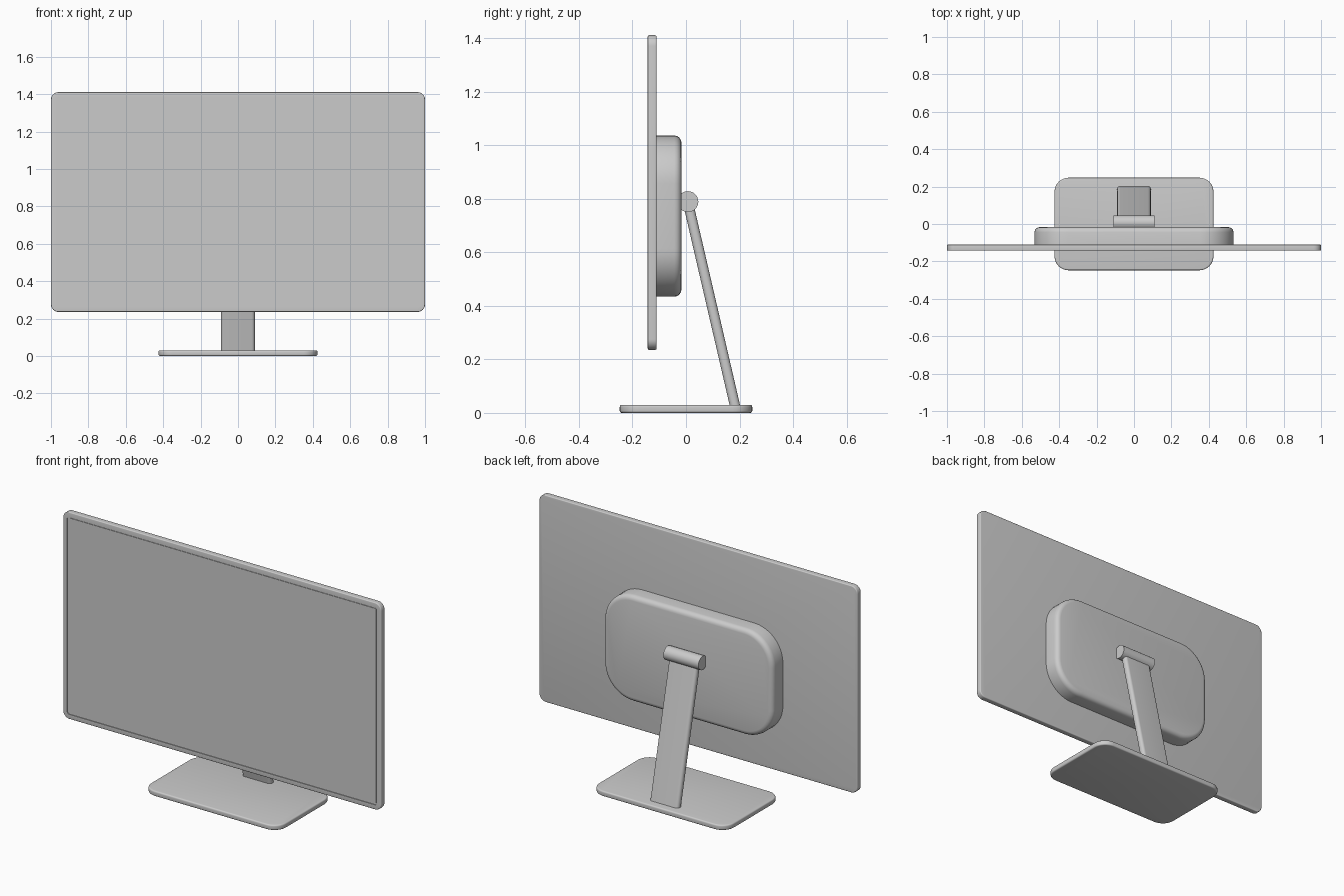
import bpy, bmesh, math
from mathutils import Matrix, Vector

if "Cube" in bpy.data.objects:
    bpy.data.objects.remove(bpy.data.objects["Cube"])

GREY = bpy.data.materials.new("light grey")
GREY.diffuse_color = (0.6, 0.6, 0.6, 1)
GREY.use_nodes = True
GREY.node_tree.nodes["Principled BSDF"].inputs["Base Color"].default_value = GREY.diffuse_color


def outline(w, h, r, n=8):
    """Rounded rectangle as a counter-clockwise list of 2D points."""
    pts = []
    for i, (sx, sy) in enumerate([(1, 1), (-1, 1), (-1, -1), (1, -1)]):
        for k in range(n + 1):
            a = math.pi / 2 * (i + k / n)
            pts.append((sx * (w / 2 - r) + r * math.cos(a),
                        sy * (h / 2 - r) + r * math.sin(a)))
    return pts


def finish(name, bm, matrix):
    bmesh.ops.recalc_face_normals(bm, faces=bm.faces)
    mesh = bpy.data.meshes.new(name)
    bm.to_mesh(mesh)
    bm.free()
    mesh.transform(matrix)
    mesh.materials.append(GREY)
    ob = bpy.data.objects.new(name, mesh)
    bpy.context.collection.objects.link(ob)
    bpy.ops.object.select_all(action='DESELECT')
    ob.select_set(True)
    bpy.context.view_layer.objects.active = ob
    bpy.ops.object.shade_smooth_by_angle(angle=math.radians(35))
    return ob


def slab(name, w, h, r, depth, matrix, low=0.0, high=0.0, groove=None, n=8):
    """Rounded slab from z=0 to depth with rounded lower and upper rims."""
    steps = 4
    rings = []
    if low:
        for k in range(steps + 1):
            a = math.pi / 2 * k / steps
            rings.append((low * (1 - math.sin(a)), low * (1 - math.cos(a))))
    else:
        rings.append((0, 0))
    if high:
        for k in range(steps + 1):
            a = math.pi / 2 * k / steps
            rings.append((high * (1 - math.cos(a)), depth - high * (1 - math.sin(a))))
    else:
        rings.append((0, depth))
    rings += groove or []
    bm = bmesh.new()
    loops = []
    for inset, z in rings:
        pts = outline(w - 2 * inset, h - 2 * inset, max(r - inset, 0.004), n)
        loops.append([bm.verts.new((x, y, z)) for x, y in pts])
    for a, b in zip(loops, loops[1:]):
        for i in range(len(a)):
            j = (i + 1) % len(a)
            bm.faces.new((a[i], a[j], b[j], b[i]))
    bm.faces.new(loops[0][::-1])
    bm.faces.new(loops[-1])
    return finish(name, bm, matrix)


# Slab axes: local z faces the front (-y) or the back (+y)
TO_FRONT = Matrix.Rotation(math.pi / 2, 4, 'X')
TO_BACK = Matrix.Rotation(-math.pi / 2, 4, 'X')

# Foot plate
slab("base_plate", 0.85, 0.495, 0.075, 0.03, Matrix.Identity(4), 0.008, 0.008)

# Display panel with a thin recessed screen
slab("display_panel", 2.0, 1.175, 0.04, 0.033,
     Matrix.Translation((0, -0.11, 0.823)) @ TO_FRONT, 0.005, 0.005,
     groove=[(0.027, 0.033), (0.027, 0.029), (0.033, 0.029), (0.033, 0.032)])

# Electronics housing on the back
slab("rear_housing", 1.064, 0.602, 0.18, 0.094,
     Matrix.Translation((0, -0.111, 0.735)) @ TO_BACK, 0, 0.027, n=12)

# Leaning arm: a rounded bar extruded from the base to the hinge
foot, top = Vector((0, 0.184, 0.022)), Vector((0, 0.007, 0.787))
lean = (top - foot).to_track_quat('Z', 'Y').to_matrix().to_4x4()
slab("stand_arm", 0.18, 0.038, 0.017, (top - foot).length,
     Matrix.Translation(foot) @ lean)

# Hinge barrel
bm = bmesh.new()
bmesh.ops.create_cone(bm, cap_ends=True, segments=32, radius1=0.039,
                      radius2=0.039, depth=0.22)
finish("hinge_barrel", bm,
       Matrix.Translation((0, 0.007, 0.789)) @ Matrix.Rotation(math.pi / 2, 4, 'Y'))
